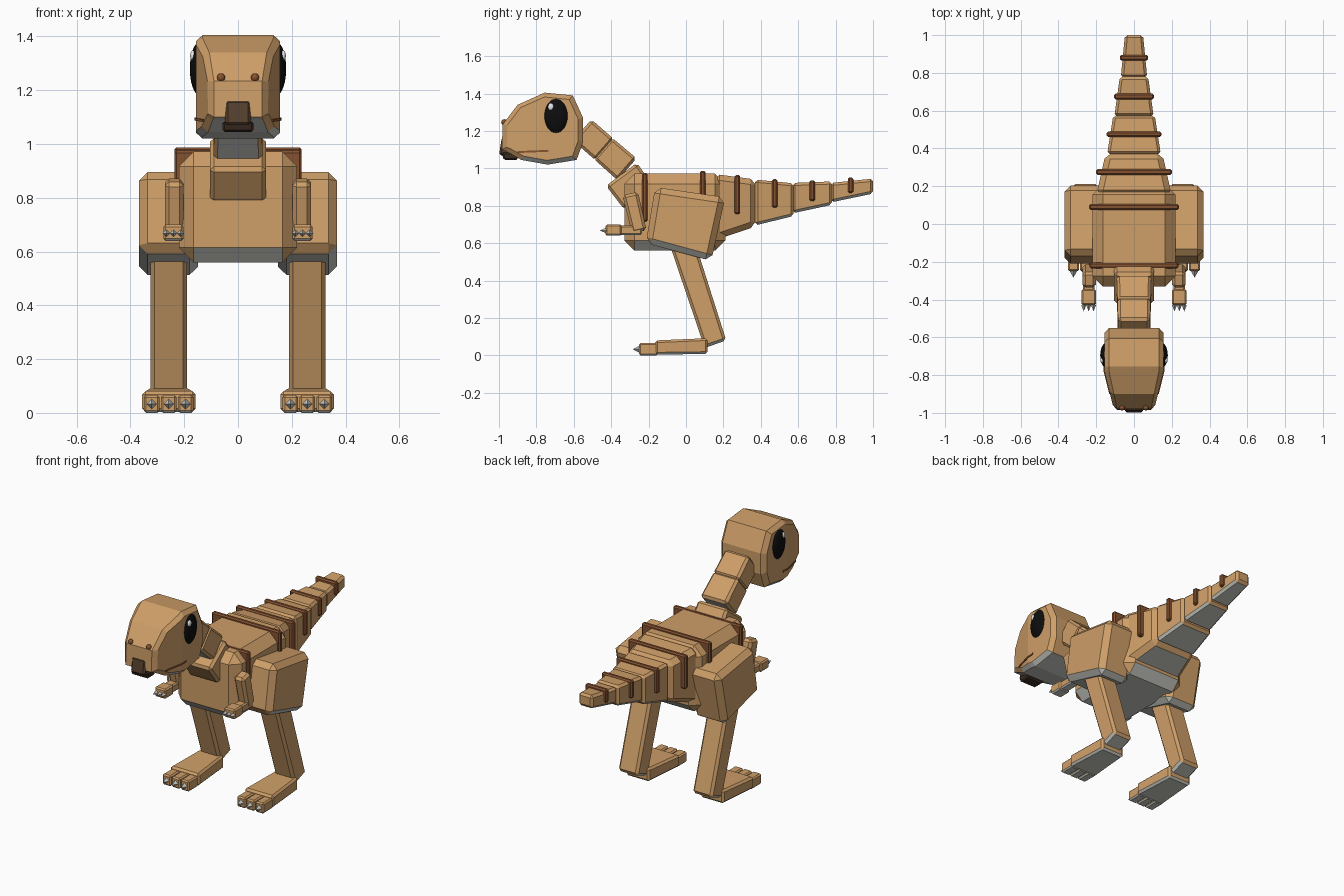
import bpy, bmesh
from mathutils import Matrix, Vector

cube = bpy.data.objects.get("Cube")
if cube:
    bpy.data.objects.remove(cube, do_unlink=True)


def material(name, r, g, b):
    m = bpy.data.materials.new(name)
    m.use_nodes = True
    m.diffuse_color = (r, g, b, 1)
    m.node_tree.nodes["Principled BSDF"].inputs["Base Color"].default_value = (r, g, b, 1)
    return m


TAN = material("tan_hide", .62, .345, .14)
BELLY = material("pale_belly", .6, .6, .56)
STRIPE = material("brown_stripe", .24, .085, .03)
BEAK = material("dark_beak", .09, .05, .027)
JAW = material("darker_jaw", .045, .026, .015)
BLACK = material("eye_black", .004, .004, .004)
WHITE = material("eye_glint", .9, .9, .9)


def finish(name, bm, mats):
    """Make the object; hide pieces get the belly colour on faces that look down."""
    bmesh.ops.recalc_face_normals(bm, faces=bm.faces)
    bm.normal_update()
    if len(mats) > 1:
        for f in bm.faces:
            f.material_index = int(f.normal.z < -.65)
    me = bpy.data.meshes.new(name)
    bm.to_mesh(me)
    bm.free()
    for m in mats:
        me.materials.append(m)
    ob = bpy.data.objects.new(name, me)
    bpy.context.collection.objects.link(ob)
    return ob


def block(name, quad, w_front, w_back, bevel=.015, x=0, mats=(TAN, BELLY)):
    """Chamfered box from a side outline: front top, front bottom, back bottom, back top."""
    bm = bmesh.new()
    widths = (w_front, w_front, w_back, w_back)
    rings = [[bm.verts.new((x + s * w, y, z)) for (y, z), w in zip(quad, widths)]
             for s in (-1, 1)]
    for ring in rings:
        bm.faces.new(ring)
    for i in range(4):
        j = (i + 1) % 4
        bm.faces.new((rings[0][i], rings[0][j], rings[1][j], rings[1][i]))
    bmesh.ops.recalc_face_normals(bm, faces=bm.faces)
    if bevel:
        bmesh.ops.bevel(bm, geom=bm.edges[:], offset=bevel, segments=1,
                        affect='EDGES', clamp_overlap=True)
    return finish(name, bm, mats)


def box(name, y0, y1, z0, z1, w, bevel=.01, x=0, mats=(TAN, BELLY)):
    return block(name, [(y0, z1), (y0, z0), (y1, z0), (y1, z1)], w, w, bevel, x, mats)


def limb(name, start, end, t0, t1, w0, w1, bevel=.015):
    """Tapered block along a sloping axis in the side plane."""
    a, b = Vector(start), Vector(end)
    d = (b - a).normalized()
    n = Vector((-d.y, d.x)) / 2
    return block(name, [a + n * t0, a - n * t0, b - n * t1, b + n * t1], w0, w1, bevel)


def ball(name, centre, radii, mat, seg=24, rings=12):
    bm = bmesh.new()
    bmesh.ops.create_uvsphere(bm, u_segments=seg, v_segments=rings, radius=1,
                              matrix=Matrix.Translation(centre) @ Matrix.Diagonal((*radii, 1)))
    for f in bm.faces:
        f.smooth = True
    return finish(name, bm, [mat])


def claw(name, x, y, z, r, length):
    bm = bmesh.new()
    turn = Matrix.Rotation(1.5708, 4, 'X')
    bmesh.ops.create_cone(bm, cap_ends=True, segments=4, radius1=r, radius2=0, depth=length,
                          matrix=Matrix.Translation((x, y - length / 2, z)) @ turn)
    return finish(name, bm, [BELLY])


# Body
box("body", -.33, .21, .56, .972, .22, .055)

# Tail: y, top, bottom and half width at the start and end of each segment
tail = [((.15, .97, .615, .2), (.375, .94, .69, .15)),
        ((.37, .94, .695, .142), (.575, .92, .745, .11)),
        ((.57, .922, .76, .104), (.78, .93, .805, .075)),
        ((.775, .922, .818, .07), (1, .945, .865, .048))]
for i, ((y0, t0, b0, w0), (y1, t1, b1, w1)) in enumerate(tail):
    block(f"tail_{i + 1}", [(y0, t0), (y0, b0), (y1, b1), (y1, t1)], w0, w1,
          .03 if i == 0 else .014)

# Raised stripes across back and tail
for i, (y, lo, hi, w) in enumerate([(-.22, .715, .975, .236), (.09, .75, .987, .237),
                                    (.275, .755, .965, .2), (.475, .79, .942, .145),
                                    (.675, .825, .935, .106), (.88, .868, .95, .075)]):
    box(f"stripe_{i + 1}", y - .015, y + .015, lo, hi, w, .008, mats=[STRIPE])

# Neck
limb("neck_upper", (-.555, 1.205), (-.435, 1.1), .15, .15, .085, .088)
limb("neck_middle", (-.445, 1.108), (-.315, .995), .15, .155, .088, .092)
limb("neck_base", (-.345, .968), (-.25, .84), .205, .2, .105, .105)

# Head: side outline with chamfered cheeks, narrowed toward the snout
outline = [(-.985, 1.1), (-.98, 1.235), (-.9, 1.34), (-.755, 1.405), (-.605, 1.39),
           (-.55, 1.27), (-.55, 1.14), (-.585, 1.045), (-.74, 1.02), (-.88, 1.045), (-.96, 1.09)]
HEAD_W, CY, CZ = .157, -.77, 1.21
bm = bmesh.new()
loops = []
for x, s in ((-1, .88), (-.84, 1), (.84, 1), (1, .88)):
    loops.append([bm.verts.new((x * HEAD_W, CY + (y - CY) * s, CZ + (z - CZ) * s))
                  for y, z in outline])
bm.faces.new(loops[0])
bm.faces.new(loops[-1])
for a, b in zip(loops, loops[1:]):
    for i in range(len(a)):
        j = (i + 1) % len(a)
        bm.faces.new((a[i], a[j], b[j], b[i]))
bmesh.ops.bisect_plane(bm, geom=bm.verts[:] + bm.edges[:] + bm.faces[:], dist=1e-5,
                       plane_co=(0, -.78, 0), plane_no=(0, 1, 0))
for v in bm.verts:
    if v.co.y < -.78:
        v.co.x *= 1 - 1.6 * (-.78 - v.co.y)
finish("head", bm, (TAN, BELLY))

# Beak and lower jaw
block("beak", [(-.985, 1.165), (-1, 1.07), (-.9, 1.07), (-.9, 1.165)], .048, .048, .01, mats=[BEAK])
block("lower_jaw", [(-.985, 1.085), (-.975, 1.045), (-.9, 1.045), (-.9, 1.085)], .058, .058, .008,
      mats=[JAW])

# Mouth corners: slim bars that just break the cheek surface
block("mouth_front", [(-.9, 1.092), (-.9, 1.082), (-.78, 1.087), (-.78, 1.097)],
      .131, .161, 0, mats=[STRIPE])
block("mouth_back", [(-.78, 1.097), (-.78, 1.087), (-.735, 1.089), (-.735, 1.099)],
      .161, .161, 0, mats=[STRIPE])

# Paired parts
for side, s in (("left", 1), ("right", -1)):
    ball(f"eye_{side}", (s * .145, -.695, 1.28), (.034, .067, .097), BLACK)
    ball(f"eye_glint_{side}", (s * .168, -.722, 1.328), (.01, .016, .02), WHITE, 12, 8)
    ball(f"nostril_{side}", (s * .063, -.972, 1.247), (.016, .016, .016), STRIPE, 10, 6)

    # Leg
    block(f"thigh_{side}", [(-.165, .9), (-.215, .6), (.135, .505), (.21, .845)],
          .11, .11, .032, s * .258)
    block(f"shin_{side}", [(-.09, .6), (.1, .04), (.215, .08), (.05, .6)],
          .068, .068, .015, s * .258)
    block(f"foot_{side}", [(-.165, .08), (-.165, .004), (.115, .008), (.115, .092)],
          .1, .08, .012, s * .257)
    # Arm
    limb(f"upper_arm_{side}", (-.298, .865), (-.25, .66), .085, .08, .035, .035).location.x = s * .237
    box(f"forearm_{side}", -.36, -.235, .645, .695, .03, .008, s * .24)
    box(f"hand_{side}", -.43, -.345, .64, .7, .038, .008, s * .24)

    # Toes and claws
    for i in (-1, 0, 1):
        x = s * .258 + i * .063
        box(f"toe_{side}_{i + 2}", -.25, -.15, 0, .066, .029, .008, x)
        claw(f"toe_claw_{side}_{i + 2}", x, -.248, .033, .02, .036)
        claw(f"finger_claw_{side}_{i + 2}", s * .24 + i * .026, -.428, .668, .014, .034)
